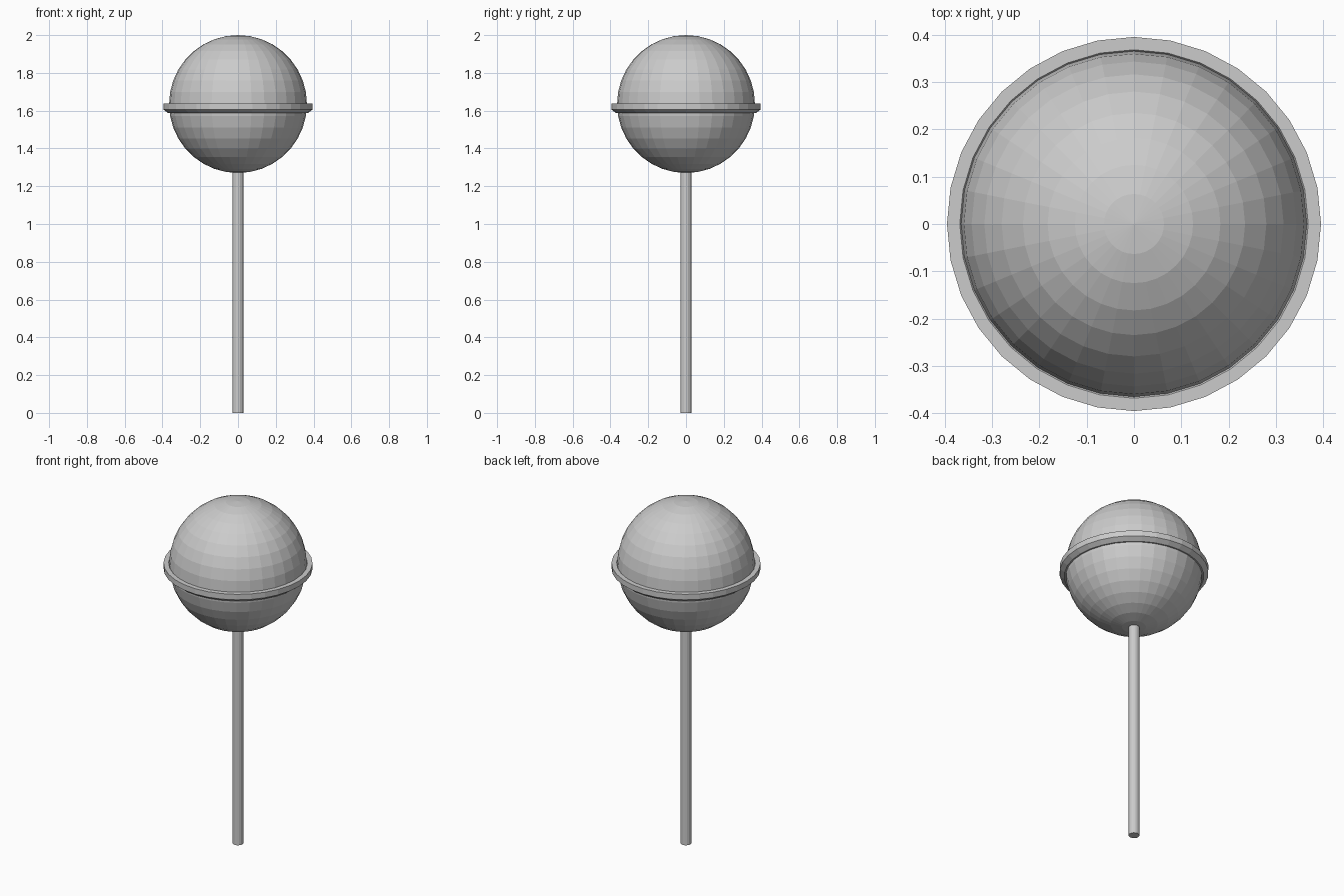
import bpy, math

if "Cube" in bpy.data.objects:
    bpy.data.objects.remove(bpy.data.objects["Cube"])

SEG = 32


def lathe(name, profile, seg, closed=False):
    """Spin an (r, z) profile around z; open profiles get end caps."""
    n = len(profile)
    verts = [(r * math.cos(math.tau * i / seg), r * math.sin(math.tau * i / seg), z)
             for i in range(seg) for r, z in profile]
    faces = []
    for i in range(seg):
        j = (i + 1) % seg
        for k in range(n if closed else n - 1):
            m = (k + 1) % n
            faces.append((i * n + k, j * n + k, j * n + m, i * n + m))
    if not closed:
        faces.append([i * n for i in reversed(range(seg))])
        faces.append([i * n + n - 1 for i in range(seg)])
    mesh = bpy.data.meshes.new(name)
    mesh.from_pydata(verts, [], faces)
    obj = bpy.data.objects.new(name, mesh)
    bpy.context.collection.objects.link(obj)
    return obj


# Candy ball
bpy.ops.mesh.primitive_uv_sphere_add(segments=SEG, ring_count=18, radius=0.365,
                                     location=(0, 0, 1.635))
bpy.context.object.name = "candy_ball"

# Raised rim: flat on top, chamfered underneath
lathe("candy_rim", [(0.362, 1.587), (0.37, 1.587), (0.395, 1.606),
                    (0.395, 1.638), (0.368, 1.638), (0.362, 1.63)], SEG, closed=True)

# Stick
lathe("stick", [(0.029, 0), (0.029, 1.3)], 16)
